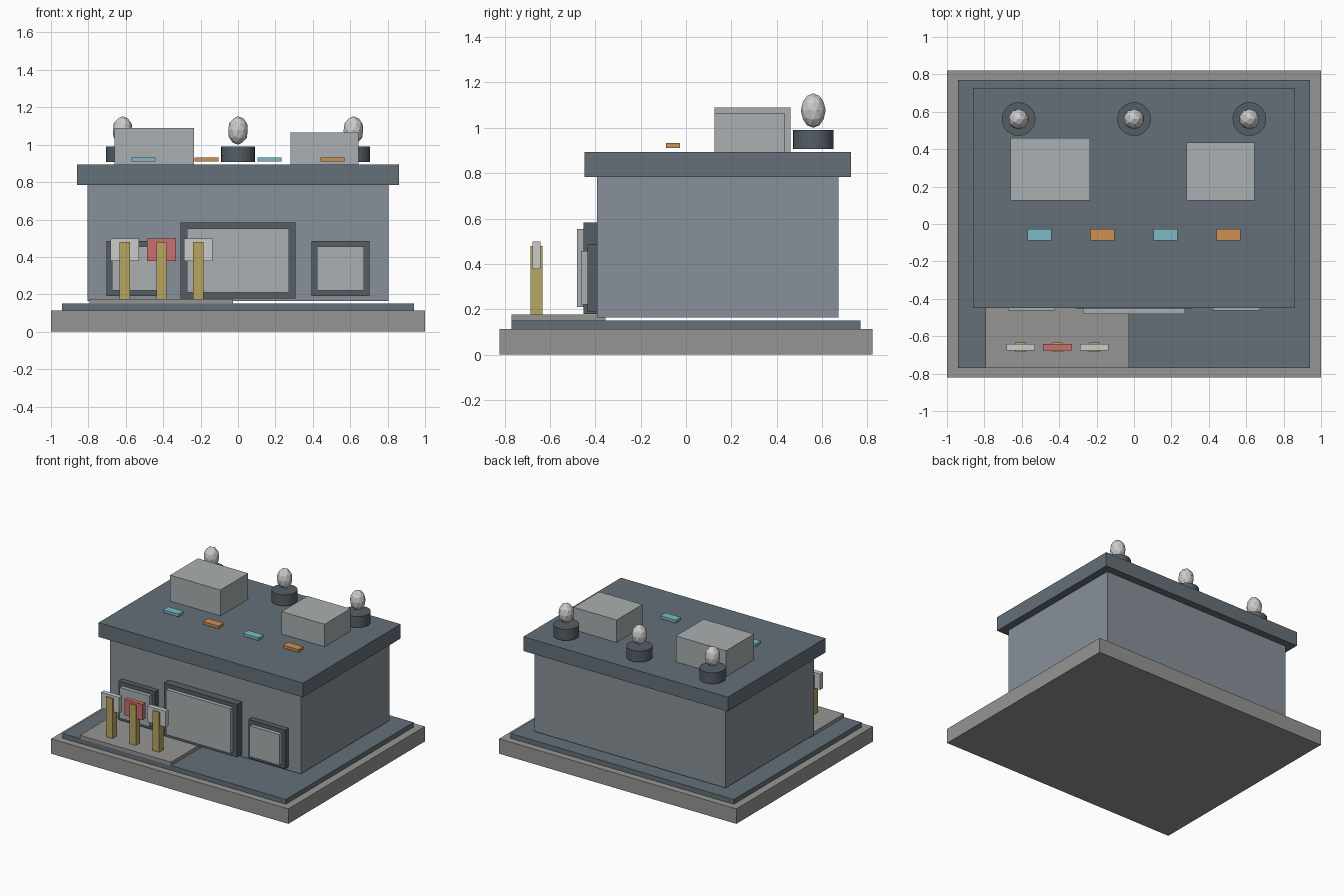
import bpy, bmesh
from mathutils import Matrix

if "Cube" in bpy.data.objects:
    bpy.data.objects.remove(bpy.data.objects["Cube"])


def material(name, rgb):
    m = bpy.data.materials.new(name)
    m.diffuse_color = (*rgb, 1)
    m.use_nodes = True
    m.node_tree.nodes["Principled BSDF"].inputs["Base Color"].default_value = m.diffuse_color
    return m


STONE = material("stone", (0.30, 0.30, 0.29))
SLATE = material("slate", (0.13, 0.16, 0.19))
WALL = material("wall", (0.25, 0.28, 0.32))
DARK = material("dark_metal", (0.09, 0.11, 0.13))
PALE = material("pale_metal", (0.40, 0.43, 0.44))
LIGHT = material("light_grey", (0.60, 0.60, 0.60))
OCHRE = material("ochre", (0.48, 0.38, 0.12))
RED = material("red", (0.60, 0.16, 0.16))
TEAL = material("teal", (0.20, 0.50, 0.56))
ORANGE = material("orange", (0.62, 0.28, 0.09))


def finish(name, bm, mat):
    mesh = bpy.data.meshes.new(name)
    bm.to_mesh(mesh)
    bm.free()
    mesh.materials.append(mat)
    ob = bpy.data.objects.new(name, mesh)
    bpy.context.collection.objects.link(ob)
    return ob


def box(name, x, y, z, mat):
    """Box from (min, max) pairs on each axis."""
    spans = (x, y, z)
    bm = bmesh.new()
    bmesh.ops.create_cube(bm, size=1)
    bmesh.ops.scale(bm, verts=bm.verts, vec=[b - a for a, b in spans])
    ob = finish(name, bm, mat)
    ob.location = [(a + b) / 2 for a, b in spans]
    return ob


def around(c, w):
    return (c - w / 2, c + w / 2)


# Stepped base, walls and overhanging roof
box("base", (-1, 1), (-0.822, 0.822), (0, 0.114), STONE)
box("plinth", (-0.942, 0.942), (-0.77, 0.77), (0.114, 0.15), SLATE)
box("walls", (-0.805, 0.805), (-0.393, 0.672), (0.164, 0.785), WALL)
box("roof", (-0.862, 0.862), (-0.448, 0.728), (0.784, 0.893), SLATE)

# Framed openings on the front
for name, cx, w, z0, z1, y in (("left_window", -0.548, 0.308, 0.190, 0.486, -0.434),
                               ("door", 0, 0.616, 0.179, 0.583, -0.451),
                               ("right_window", 0.548, 0.308, 0.190, 0.486, -0.434)):
    edge = 0.036 if name == "door" else 0.028
    box(name + "_frame", around(cx, w), (y, -0.39), (z0, z1), DARK)
    box(name + "_panel", around(cx, w - 2 * edge), (y - 0.029, y + 0.01),
        (z0 + 0.031, z1 - 0.03), PALE)

# Side pad with three sign posts
box("pad", (-0.794, -0.026), (-0.77, -0.354), (0.148, 0.176), STONE)
for i, mat in enumerate((LIGHT, RED, LIGHT)):
    x = -0.605 + 0.196 * i
    box(f"post_{i + 1}", around(x, 0.055), around(-0.659, 0.053), (0.174, 0.48), OCHRE)
    box(f"sign_{i + 1}", around(x, 0.153), around(-0.659, 0.035), (0.377, 0.498), mat)

# Roof units
box("large_roof_unit", (-0.66, -0.236), (0.125, 0.46), (0.89, 1.09), PALE)
box("small_roof_unit", (0.28, 0.643), (0.125, 0.436), (0.89, 1.064), PALE)

# Coloured roof tiles
for i, mat in enumerate((TEAL, ORANGE, TEAL, ORANGE)):
    box(f"roof_tile_{i + 1}", around(-0.505 + 0.3367 * i, 0.13), around(-0.057, 0.062),
        (0.911, 0.932), mat)

# Drums topped with stretched faceted bulbs
for i, x in enumerate((-0.617, 0, 0.617)):
    bm = bmesh.new()
    bmesh.ops.create_cone(bm, cap_ends=True, segments=24, radius1=0.09, radius2=0.09, depth=0.084)
    finish(f"drum_{i + 1}", bm, DARK).location = (x, 0.561, 0.949)
    bm = bmesh.new()
    bmesh.ops.create_icosphere(bm, subdivisions=2, radius=1,
                               matrix=Matrix.Diagonal((0.055, 0.055, 0.076, 1)))
    finish(f"bulb_{i + 1}", bm, LIGHT).location = (x, 0.561, 1.076)
